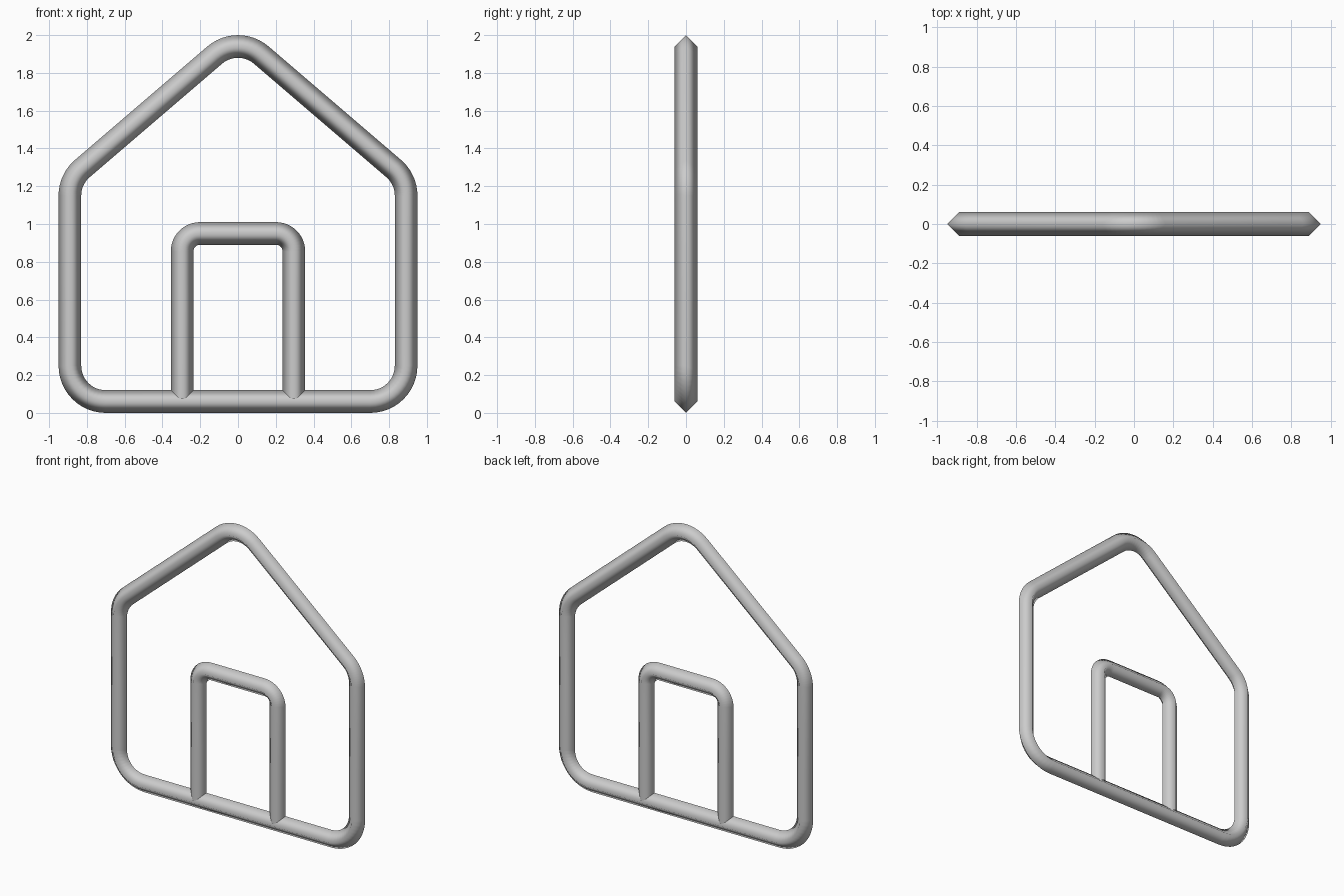
import bpy, bmesh, math
from mathutils import Vector

if "Cube" in bpy.data.objects:
    bpy.data.objects.remove(bpy.data.objects["Cube"])

R = 0.06          # tube radius (four-sided, smooth shaded)
ARC = 12          # segments per rounded corner

grey = bpy.data.materials.new("light_grey")
grey.diffuse_color = (0.6, 0.6, 0.6, 1)
grey.use_nodes = True
grey.node_tree.nodes["Principled BSDF"].inputs["Base Color"].default_value = grey.diffuse_color


def rounded_path(corners, radius, closed):
    """Replace the corners of an (x, z) polyline with arcs; return (point, tangent) pairs."""
    pts = [Vector(c) for c in corners]
    n, out = len(pts), []
    for i, p in enumerate(pts):
        if not closed and i in (0, n - 1):
            d = pts[1] - p if i == 0 else p - pts[i - 1]
            out.append((p, d.normalized()))
            continue
        d0 = (p - pts[i - 1]).normalized()
        d1 = (pts[(i + 1) % n] - p).normalized()
        turn = math.atan2(d0.x * d1.y - d0.y * d1.x, d0.dot(d1))
        start = p - d0 * radius * math.tan(abs(turn) / 2)
        side = math.copysign(1, turn)
        centre = start + Vector((-d0.y, d0.x)) * radius * side
        for k in range(ARC + 1):
            a = turn * k / ARC
            t = Vector((d0.x * math.cos(a) - d0.y * math.sin(a),
                        d0.x * math.sin(a) + d0.y * math.cos(a)))
            out.append((centre + Vector((t.y, -t.x)) * radius * side, t))
    return out


def tube(name, corners, radius, closed):
    """Sweep a diamond section along a rounded path in the xz plane."""
    bm = bmesh.new()
    rings = []
    for p, t in rounded_path(corners, radius, closed):
        nx, nz = -t.y * R, t.x * R
        rings.append([bm.verts.new(c) for c in (
            (p.x + nx, 0, p.y + nz), (p.x, R, p.y),
            (p.x - nx, 0, p.y - nz), (p.x, -R, p.y))])
    for i in range(len(rings) if closed else len(rings) - 1):
        a, b = rings[i], rings[(i + 1) % len(rings)]
        for k in range(4):
            j = (k + 1) % 4
            bm.faces.new((a[k], a[j], b[j], b[k]))
    bmesh.ops.recalc_face_normals(bm, faces=bm.faces)
    for f in bm.faces:
        f.smooth = True
    me = bpy.data.meshes.new(name)
    bm.to_mesh(me)
    bm.free()
    me.materials.append(grey)
    ob = bpy.data.objects.new(name, me)
    bpy.context.collection.objects.link(ob)


# House outline: floor, walls and gabled roof
tube("house_frame", [(-0.89, 0.06), (0.89, 0.06), (0.89, 1.237),
                     (0, 2.0), (-0.89, 1.237)], 0.19, True)

# Door arch standing on the floor bar
tube("door_frame", [(-0.296, 0.075), (-0.296, 0.95),
                    (0.296, 0.95), (0.296, 0.075)], 0.095, False)
